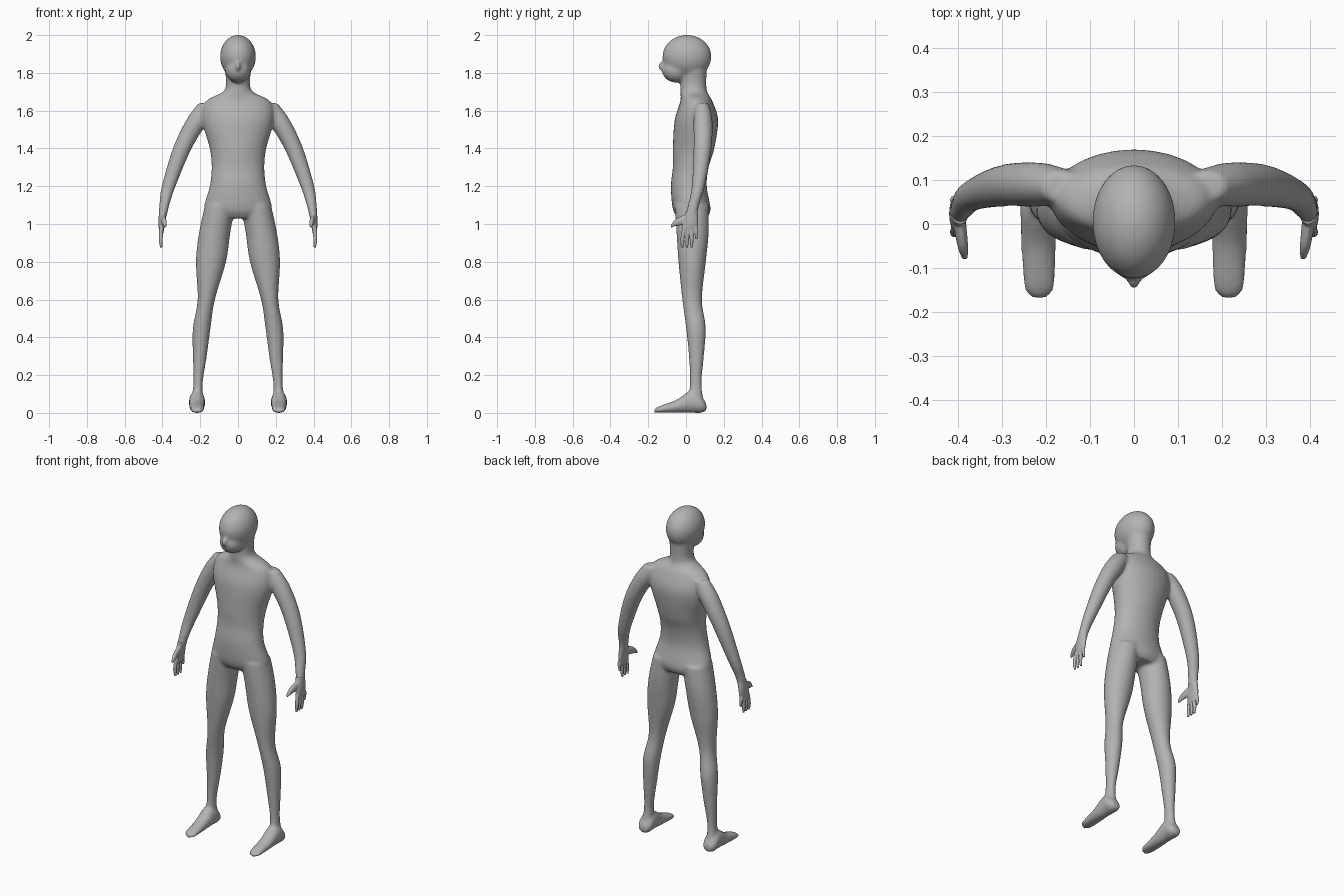
import bpy, bmesh, math
from mathutils import Matrix

if "Cube" in bpy.data.objects:
    bpy.data.objects.remove(bpy.data.objects["Cube"], do_unlink=True)

skin = bpy.data.materials.new("matte_grey")
skin.use_nodes = True
grey = (0.45, 0.45, 0.45, 1)
skin.diffuse_color = grey
skin.node_tree.nodes["Principled BSDF"].inputs["Base Color"].default_value = grey


def ring(at, half, low, high, x=0):
    """Ellipse across a limb: place on its axis, half width, extent in depth, centre x."""
    return at, half, low, high, x


def spline(rings, steps=6):
    """Catmull-Rom interpolation of the ring values."""
    padded = [rings[0], *rings, rings[-1]]
    smooth = []
    for before, start, end, after in zip(padded, padded[1:], padded[2:], padded[3:]):
        for step in range(steps):
            t = step / steps
            smooth.append([
                b + t / 2 * (c - a + t * (2 * a - 5 * b + 4 * c - d + t * (3 * (b - c) + d - a)))
                for a, b, c, d in zip(before, start, end, after)])
    return smooth + [rings[-1]]


def loft(bm, rings, axis="z", side=1, segments=28):
    """Closed skin through elliptical rings stacked along z or y."""
    loops = []
    for at, half, low, high, centre in spline(rings):
        loop = []
        for k in range(segments):
            angle = math.tau * k / segments
            x = side * (centre + half * math.cos(angle))
            depth = (low + high) / 2 + (high - low) / 2 * math.sin(angle)
            loop.append(bm.verts.new((x, depth, at) if axis == "z" else (x, at, depth)))
        loops.append(loop)
    faces = [bm.faces.new(loops[0]), bm.faces.new(loops[-1])]
    for lower, upper in zip(loops, loops[1:]):
        for k in range(segments):
            n = (k + 1) % segments
            faces.append(bm.faces.new((lower[k], lower[n], upper[n], upper[k])))
    bmesh.ops.recalc_face_normals(bm, faces=faces)


def ellipsoid(bm, centre, radii):
    matrix = Matrix.Translation(centre) @ Matrix.Diagonal((*radii, 1))
    bmesh.ops.create_uvsphere(bm, u_segments=32, v_segments=20, radius=1, matrix=matrix)


def fuse(name, bm, voxel, rounds):
    """Merge the overlapping pieces into one soft skin."""
    mesh = bpy.data.meshes.new(name)
    bm.to_mesh(mesh)
    bm.free()
    mesh.materials.append(skin)
    part = bpy.data.objects.new(name, mesh)
    bpy.context.collection.objects.link(part)
    remesh = part.modifiers.new("fuse", "REMESH")
    remesh.mode = "VOXEL"
    remesh.voxel_size = voxel
    remesh.use_smooth_shade = True
    soften = part.modifiers.new("soften", "SMOOTH")
    soften.iterations = rounds


# Neck, shoulders, waist and hips
torso = [
    ring(at=1.82, half=.07, low=-.03, high=.11),
    ring(at=1.71, half=.07, low=-.03, high=.11),
    ring(at=1.65, half=.17, low=-.03, high=.14),
    ring(at=1.55, half=.19, low=-.06, high=.17),
    ring(at=1.4, half=.15, low=-.07, high=.15),
    ring(at=1.3, half=.14, low=-.07, high=.12),
    ring(at=1.2, half=.15, low=-.08, high=.11),
    ring(at=1.08, half=.18, low=-.07, high=.13),
    ring(at=1.03, half=.13, low=-.04, high=.11),
]
# Shoulder to wrist
arm = [
    ring(at=1.64, half=.05, low=.05, high=.12, x=.16),
    ring(at=1.55, half=.06, low=.04, high=.14, x=.215),
    ring(at=1.4, half=.05, low=.04, high=.135, x=.295),
    ring(at=1.2, half=.037, low=.03, high=.1, x=.367),
    ring(at=1.1, half=.027, low=.01, high=.07, x=.39),
    ring(at=1.03, half=.02, low=-.005, high=.06, x=.4),
]
# Hip to heel
leg = [
    ring(at=1.1, half=.08, low=-.06, high=.12, x=.095),
    ring(at=.95, half=.083, low=-.05, high=.12, x=.124),
    ring(at=.8, half=.08, low=-.04, high=.105, x=.143),
    ring(at=.6, half=.046, low=-.02, high=.085, x=.168),
    ring(at=.45, half=.047, low=0, high=.105, x=.192),
    ring(at=.3, half=.037, low=.015, high=.095, x=.202),
    ring(at=.15, half=.025, low=.02, high=.083, x=.212),
    ring(at=.03, half=.036, low=0, high=.1, x=.216),
]
# Heel to toe
foot = [
    ring(at=.108, half=.026, low=.01, high=.05, x=.217),
    ring(at=.08, half=.042, low=0, high=.09, x=.217),
    ring(at=.03, half=.042, low=0, high=.12, x=.217),
    ring(at=-.05, half=.04, low=0, high=.07, x=.217),
    ring(at=-.14, half=.036, low=0, high=.036, x=.216),
    ring(at=-.168, half=.02, low=0, high=.02, x=.216),
]
palm = [
    ring(at=1.07, half=.022, low=0, high=.062, x=.396),
    ring(at=1.0, half=.017, low=-.018, high=.064, x=.404),
    ring(at=.95, half=.01, low=-.02, high=.058, x=.405),
]
thumb = [
    ring(at=.02, half=.016, low=1, high=1.06, x=.4),
    ring(at=-.05, half=.012, low=.99, high=1.03, x=.39),
    ring(at=-.08, half=.006, low=.98, high=.995, x=.385),
]

# Body: cranium, jaw and nose, then the trunk and both pairs of limbs
body = bmesh.new()
ellipsoid(body, centre=(0, .005, 1.886), radii=(.095, .13, .115))
ellipsoid(body, centre=(0, -.05, 1.815), radii=(.068, .078, .067))
ellipsoid(body, centre=(0, -.12, 1.835), radii=(.015, .03, .025))
loft(body, torso)
for side in (1, -1):
    loft(body, arm, side=side)
    loft(body, leg, side=side)
    loft(body, foot, axis="y", side=side)
fuse("body", body, voxel=.008, rounds=10)

# Hands: the fingers fan out from the palm and the last one is short
for name, side in (("left_hand", 1), ("right_hand", -1)):
    hand = bmesh.new()
    loft(hand, palm, side=side)
    loft(hand, thumb, axis="y", side=side)
    for finger in range(4):
        root = .02 * finger - .01
        tip = .025 * finger - .02
        end = .92 if finger == 3 else .875
        loft(hand, [
            ring(at=.98, half=.011, low=root - .01, high=root + .01, x=.406),
            ring(at=end + .04, half=.01, low=tip - .01, high=tip + .01, x=.409),
            ring(at=end, half=.006, low=tip - .006, high=tip + .006, x=.406),
        ], side=side, segments=16)
    fuse(name, hand, voxel=.003, rounds=3)
